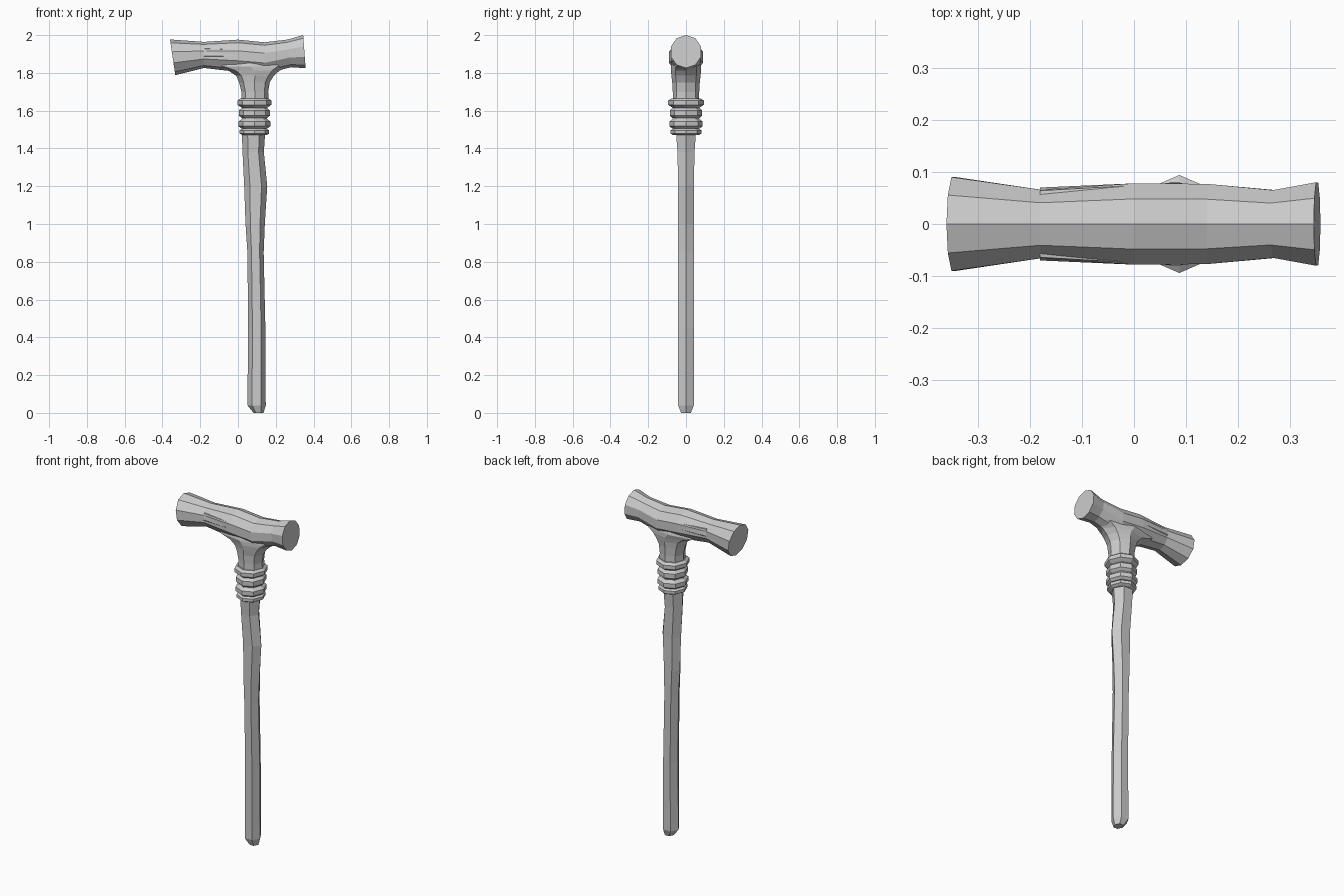
import bpy, bmesh
from math import sin, cos, tau, radians
from mathutils import Vector

if "Cube" in bpy.data.objects:
    bpy.data.objects.remove(bpy.data.objects["Cube"], do_unlink=True)

grey = bpy.data.materials.new("plain_grey")
grey.use_nodes = True
grey.diffuse_color = (0.6, 0.6, 0.6, 1)
grey.node_tree.nodes["Principled BSDF"].inputs["Base Color"].default_value = (0.6, 0.6, 0.6, 1)


def loft(name, rings):
    """Skin a list of equally sized point rings, closing both ends."""
    bm = bmesh.new()
    loops = [[bm.verts.new(p) for p in ring] for ring in rings]
    for a, b in zip(loops, loops[1:]):
        for i in range(len(a)):
            j = (i + 1) % len(a)
            bm.faces.new((a[i], a[j], b[j], b[i]))
    bm.faces.new(loops[0])
    bm.faces.new(loops[-1])
    bmesh.ops.recalc_face_normals(bm, faces=bm.faces)
    mesh = bpy.data.meshes.new(name)
    bm.to_mesh(mesh)
    bm.free()
    mesh.materials.append(grey)
    obj = bpy.data.objects.new(name, mesh)
    bpy.context.collection.objects.link(obj)
    return obj


def flat_ring(z, x0, x1, ry, sides):
    """Horizontal ring spanning x0 to x1."""
    cx, rx = (x0 + x1) / 2, (x1 - x0) / 2
    return [Vector((cx + rx * cos(tau * i / sides), ry * sin(tau * i / sides), z))
            for i in range(sides)]


def head_ring(xt, zt, xb, zb, ry, sides=10):
    """Upright ring between a top point and a bottom point."""
    top, bottom = Vector((xt, 0, zt)), Vector((xb, 0, zb))
    mid, up = (top + bottom) / 2, (top - bottom) / 2
    return [mid + up * cos(tau * i / sides) + Vector((0, ry * sin(tau * i / sides) / sin(radians(72)), 0))
            for i in range(sides)]


# Crooked six-sided shaft with a tapered foot: z, left x, right x
shaft = [(0.04, 0.05, 0.147), (0.45, 0.054, 0.145), (0.85, 0.05, 0.136), (1.0, 0.04, 0.142),
         (1.2, 0.033, 0.155), (1.38, 0.024, 0.137), (1.5, 0.02, 0.145)]
rings = [flat_ring(0, 0.082, 0.135, 0.03, 6)]
rings += [flat_ring(z, a, b, 0.048 if z < 1.3 else 0.052 if z < 1.45 else 0.062, 6)
          for z, a, b in shaft]
loft("shaft", rings)

# Binding: stacked eight-sided cords, each bulging between two grooves
cords = [(1.47, 1.505, 0.078), (1.505, 1.555, 0.084), (1.56, 1.615, 0.082), (1.62, 1.665, 0.09)]
profile = []
for low, high, r in cords:
    step = (high - low) / 4
    profile += [(low, r - 0.016), (low + step, r), (high - step, r), (high, r - 0.016)]
loft("binding", [flat_ring(z, 0.087 - r, 0.087 + r, r + 0.004, 8) for z, r in profile])

# Neck flaring into the head
neck = [(1.64, 0.018, 0.162, 0.07), (1.7, 0.018, 0.16, 0.07), (1.75, 0.006, 0.168, 0.073),
        (1.785, -0.01, 0.19, 0.077), (1.812, -0.05, 0.22, 0.08), (1.835, -0.14, 0.27, 0.079),
        (1.9, -0.14, 0.27, 0.06)]
loft("neck", [flat_ring(*n, 8) for n in neck])

# Hammer head with flared, slightly tilted striking faces
head = [(-0.36, 1.977, -0.332, 1.788, 0.09), (-0.18, 1.964, -0.18, 1.826, 0.066),
        (0.0, 1.976, 0.0, 1.805, 0.078), (0.14, 1.962, 0.14, 1.795, 0.077),
        (0.26, 1.976, 0.28, 1.83, 0.065), (0.345, 2.0, 0.358, 1.825, 0.08)]
loft("head", [head_ring(*h) for h in head])

# Shallow raised cheeks where the wood grain splits, thin end towards the middle
for side, label in ((1, "back"), (-1, "front")):
    loft("cheek_" + label, [
        [Vector((x, side * y, z)) for y, z in section]
        for x, section in (
            (-0.18, ((0.05, 1.93), (0.064, 1.928), (0.07, 1.89), (0.05, 1.87))),
            (0.0, ((0.06, 1.925), (0.074, 1.922), (0.078, 1.89), (0.06, 1.87))))])
